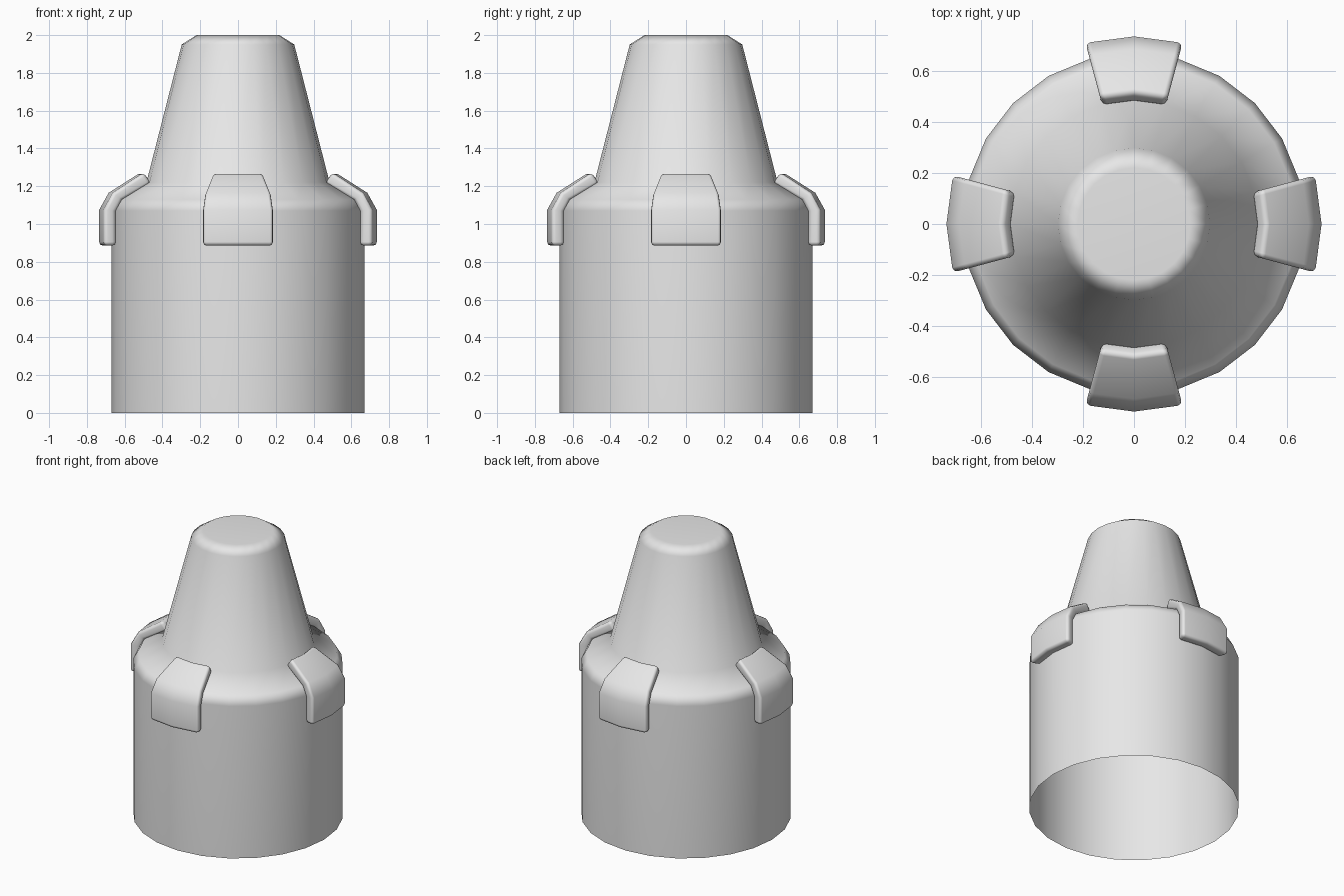
import bpy, bmesh
from math import radians, cos, sin

cube = bpy.data.objects.get("Cube")
if cube:
    bpy.data.objects.remove(cube, do_unlink=True)

grey = bpy.data.materials.new("plain grey")
grey.use_nodes = True
colour = (0.8, 0.8, 0.8, 1)
grey.diffuse_color = colour
grey.node_tree.nodes["Principled BSDF"].inputs["Base Color"].default_value = colour

STEP = 15  # degrees per facet, shared by shell and clips


def polar(r, z, degrees):
    a = radians(degrees)
    return (r * cos(a), r * sin(a), z)


def finish(bm, name):
    bmesh.ops.recalc_face_normals(bm, faces=bm.faces)
    mesh = bpy.data.meshes.new(name)
    bm.to_mesh(mesh)
    bm.free()
    mesh.materials.append(grey)
    mesh.shade_smooth()
    obj = bpy.data.objects.new(name, mesh)
    bpy.context.collection.objects.link(obj)
    return obj


def weight_normals(obj):
    mod = obj.modifiers.new("weighted normals", "WEIGHTED_NORMAL")
    mod.keep_sharp = True


# Hollow shell: cylinder, sloping shoulder, tapered neck and capped tip
def make_shell():
    profile = [(0.67, 0), (0.67, 1.07), (0.635, 1.13), (0.485, 1.22),
               (0.298, 1.95), (0.22, 2.0)]
    bm = bmesh.new()
    sides = 360 // STEP
    rings = [[bm.verts.new(polar(r, z, STEP * i)) for i in range(sides)]
             for r, z in profile]
    for low, high in zip(rings, rings[1:]):
        for i in range(sides):
            j = (i + 1) % sides
            bm.faces.new((low[i], low[j], high[j], high[i]))
    bm.faces.new(rings[-1])
    weight_normals(finish(bm, "shell"))


# Thick clip wrapped over the shoulder, two facets wide
def make_clip(name, heading):
    inner = [(0.667, 0.885), (0.667, 1.068), (0.632, 1.127), (0.475, 1.215)]
    outer = [(0.735, 0.885), (0.735, 1.075), (0.685, 1.165), (0.515, 1.273)]
    section = inner + outer[::-1]
    count = len(section)
    bm = bmesh.new()
    slices = [[bm.verts.new(polar(r, z, heading + a)) for r, z in section]
              for a in (-STEP, 0, STEP)]
    for one, two in zip(slices, slices[1:]):
        for i in range(count):
            j = (i + 1) % count
            bm.faces.new((one[i], one[j], two[j], two[i]))
    for end in (slices[0], slices[-1]):
        for i in range(len(inner) - 1):
            bm.faces.new((end[i], end[i + 1], end[-2 - i], end[-1 - i]))
    clip = finish(bm, name)
    bevel = clip.modifiers.new("rounded edges", "BEVEL")
    bevel.width = 0.02
    bevel.segments = 2
    bevel.limit_method = "ANGLE"
    bevel.angle_limit = radians(45)
    weight_normals(clip)


make_shell()
for index, side in enumerate(("left", "back", "right", "front")):
    make_clip(side + "_clip", 90 * index)
